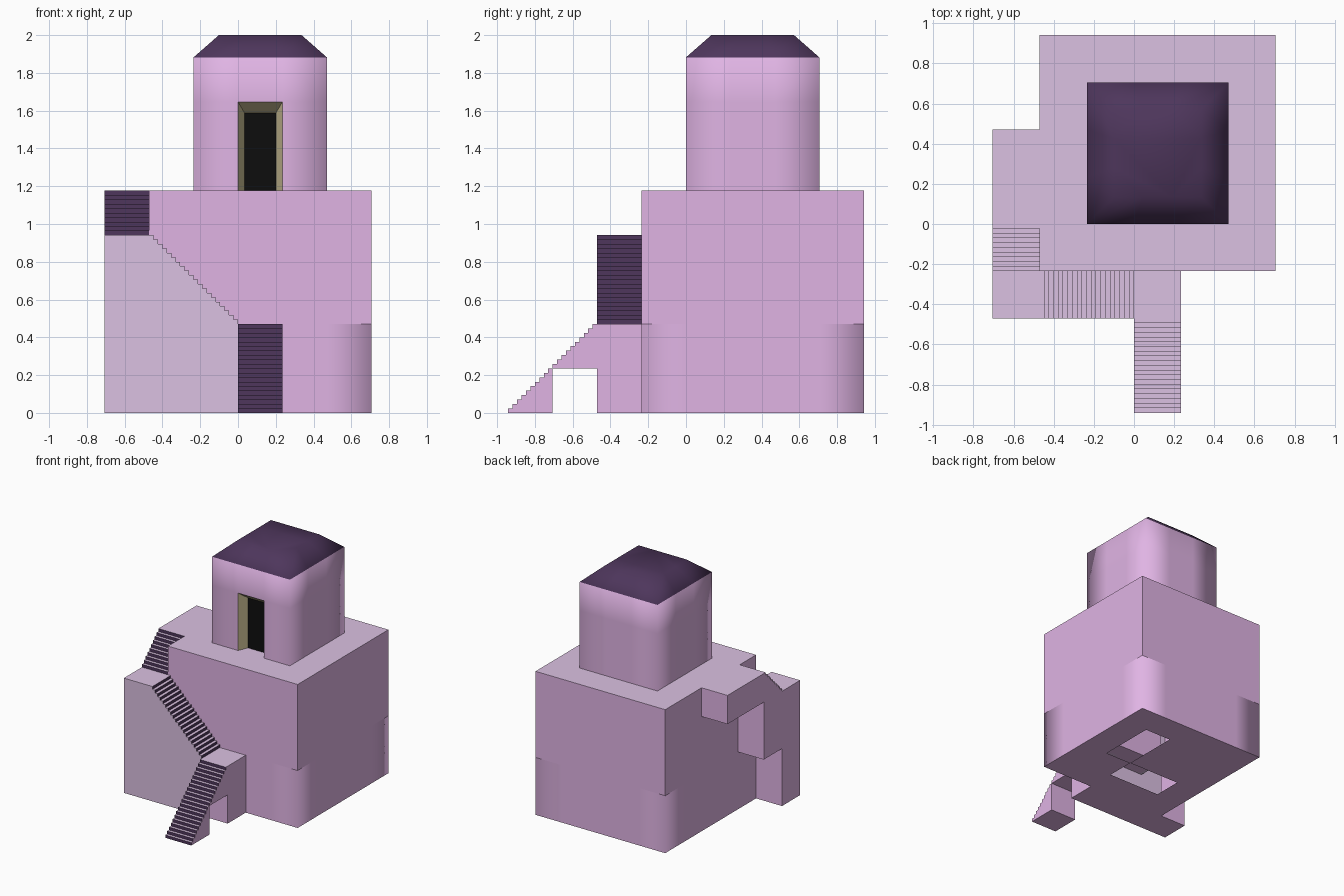
import bpy, bmesh
from mathutils import Vector

if "Cube" in bpy.data.objects:
    bpy.data.objects.remove(bpy.data.objects["Cube"])

U = 2 / 8.5      # building module
STEP = U / 10    # stair step size


def material(name, rgb):
    lin = [((c / 255 + 0.055) / 1.055) ** 2.4 for c in rgb]
    m = bpy.data.materials.new(name)
    m.diffuse_color = (*lin, 1)
    m.use_nodes = True
    m.node_tree.nodes["Principled BSDF"].inputs["Base Color"].default_value = m.diffuse_color
    return m


PINK, PALE, DARK, BEIGE, BLACK = range(5)
MATS = [material("pink_wall", (224, 180, 228)), material("pale_floor", (219, 193, 226)),
        material("dark_purple", (78, 54, 92)), material("beige_frame", (205, 192, 150)),
        material("black_opening", (13, 13, 13))]


def finish(name, bm):
    me = bpy.data.meshes.new(name)
    bm.to_mesh(me)
    bm.free()
    for m in MATS:
        me.materials.append(m)
    ob = bpy.data.objects.new(name, me)
    bpy.context.collection.objects.link(ob)
    return ob


def block(x, y, z):
    return {(i, j, k) for i in range(*x) for j in range(*y) for k in range(*z)}


def cell_shell(cells, style):
    """Outer faces of a set of cells; style(cell, axis, sign) gives (material, smooth) or None."""
    bm, verts = bmesh.new(), {}

    def vert(p):
        p = tuple(p)
        if p not in verts:
            verts[p] = bm.verts.new([c * U for c in p])
        return verts[p]

    for cell in sorted(cells):
        for a in range(3):
            for s in (-1, 1):
                near = list(cell)
                near[a] += s
                st = None if tuple(near) in cells else style(cell, a, s)
                if st is None:
                    continue
                loop = []
                for db, dc in ((0, 0), (1, 0), (1, 1), (0, 1)):
                    p = list(cell)
                    p[a] += s > 0
                    p[(a + 1) % 3] += db
                    p[(a + 2) % 3] += dc
                    loop.append(vert(p))
                f = bm.faces.new(loop if s > 0 else loop[::-1])
                f.material_index, f.smooth = st
    return bm


# Main block with landings and side platform
main = block((-2, 3), (-1, 4), (0, 5))
extra = (block((-3, 1), (-2, -1), (0, 2)) | block((-3, -2), (-2, -1), (2, 4))
         | block((-3, -2), (-1, 0), (2, 4)) | block((-3, -2), (0, 2), (4, 5)))
floor_holes = {(1, 1), (1, 2), (-1, 0), (0, 0)}


def base_style(cell, axis, sign):
    i, j, k = cell
    if axis == 2 and sign < 0 and k == 0 and (i, j) in floor_holes:
        return None
    pale = (axis == 2 and sign > 0) or (axis == 1 and sign < 0 and j == -2 and i < 0)
    corner = axis < 2 and k < 2 and i in (-2, 2) and j in (-1, 3)
    return (PALE if pale else PINK), corner


finish("base_block", cell_shell(main | extra, base_style))


# Tower with door opening, and the tapered roof sharing its top edge
def tower_style(cell, axis, sign):
    i, j, k = cell
    if axis == 2 or (axis == 1 and sign < 0 and i == 0 and k < 7):
        return None
    return PINK, True


bm = cell_shell(block((-1, 2), (0, 3), (5, 8)), tower_style)
rim = [e for e in bm.edges if all(abs(v.co.z - 8 * U) < 1e-4 for v in e.verts)]
geom = bmesh.ops.extrude_edge_only(bm, edges=rim)["geom"]
for v in (g for g in geom if isinstance(g, bmesh.types.BMVert)):
    v.co.x = U * 0.5 + (v.co.x - U * 0.5) * 0.62
    v.co.y = U * 1.5 + (v.co.y - U * 1.5) * 0.62
    v.co.z = 8.5 * U
top = [g for g in geom if isinstance(g, bmesh.types.BMEdge)]
bmesh.ops.contextual_create(bm, geom=top)
for f in bm.faces:
    f.smooth = True
    if f.calc_center_median().z > 8.05 * U:
        f.material_index = DARK
bmesh.ops.recalc_face_normals(bm, faces=bm.faces)
finish("tower_and_roof", bm)

# Door: splayed frame leading to a dark opening
bm = bmesh.new()
t, depth, z0, z1 = 0.035, 0.08, 5 * U, 7 * U
outer = [bm.verts.new(p) for p in ((0, 0, z0), (0, 0, z1), (U, 0, z1), (U, 0, z0))]
inner = [bm.verts.new(p) for p in ((t, depth, z0), (t, depth, z1 - 0.06),
                                   (U - t, depth, z1 - 0.06), (U - t, depth, z0))]
for n in range(3):
    bm.faces.new((outer[n], outer[n + 1], inner[n + 1], inner[n])).material_index = BEIGE
bm.faces.new(inner[::-1]).material_index = BLACK
for f in bm.faces:
    f.normal_update()
    if f.normal.y > 0:
        f.normal_flip()
finish("doorway", bm)


# Stairs: stepped profile extruded across the width
def stairs(name, start, run, side, modules, under, pale_front=False):
    start, run, side = Vector(start) * U, Vector(run), Vector(side) * U
    prof = [(0, 0)]
    for n in range(modules * 10):
        prof += [(n * STEP, (n + 1) * STEP), ((n + 1) * STEP, (n + 1) * STEP)]
    prof += [(a * U, b * U) for a, b in under]
    bm = bmesh.new()
    face = bm.faces.new([bm.verts.new(start + run * r + Vector((0, 0, h))) for r, h in prof])
    new = bmesh.ops.extrude_face_region(bm, geom=[face])["geom"]
    bmesh.ops.translate(bm, vec=side, verts=[g for g in new if isinstance(g, bmesh.types.BMVert)])
    bmesh.ops.recalc_face_normals(bm, faces=bm.faces)
    for f in bm.faces:
        if f.normal.dot(run) < -0.9:
            f.material_index = DARK
        elif f.normal.z > 0.9 or (pale_front and f.normal.y < -0.9):
            f.material_index = PALE
    finish(name, bm)


stairs("lower_stairs", (0, -4, 0), (0, 1, 0), (1, 0, 0), 2, [(2, 1), (1, 1), (1, 0)])
stairs("middle_stairs", (0, -2, 2), (-1, 0, 0), (0, 1, 0), 2, [(2, 0)], True)
stairs("upper_stairs", (-3, -1, 4), (0, 1, 0), (1, 0, 0), 1, [(1, 0)])
